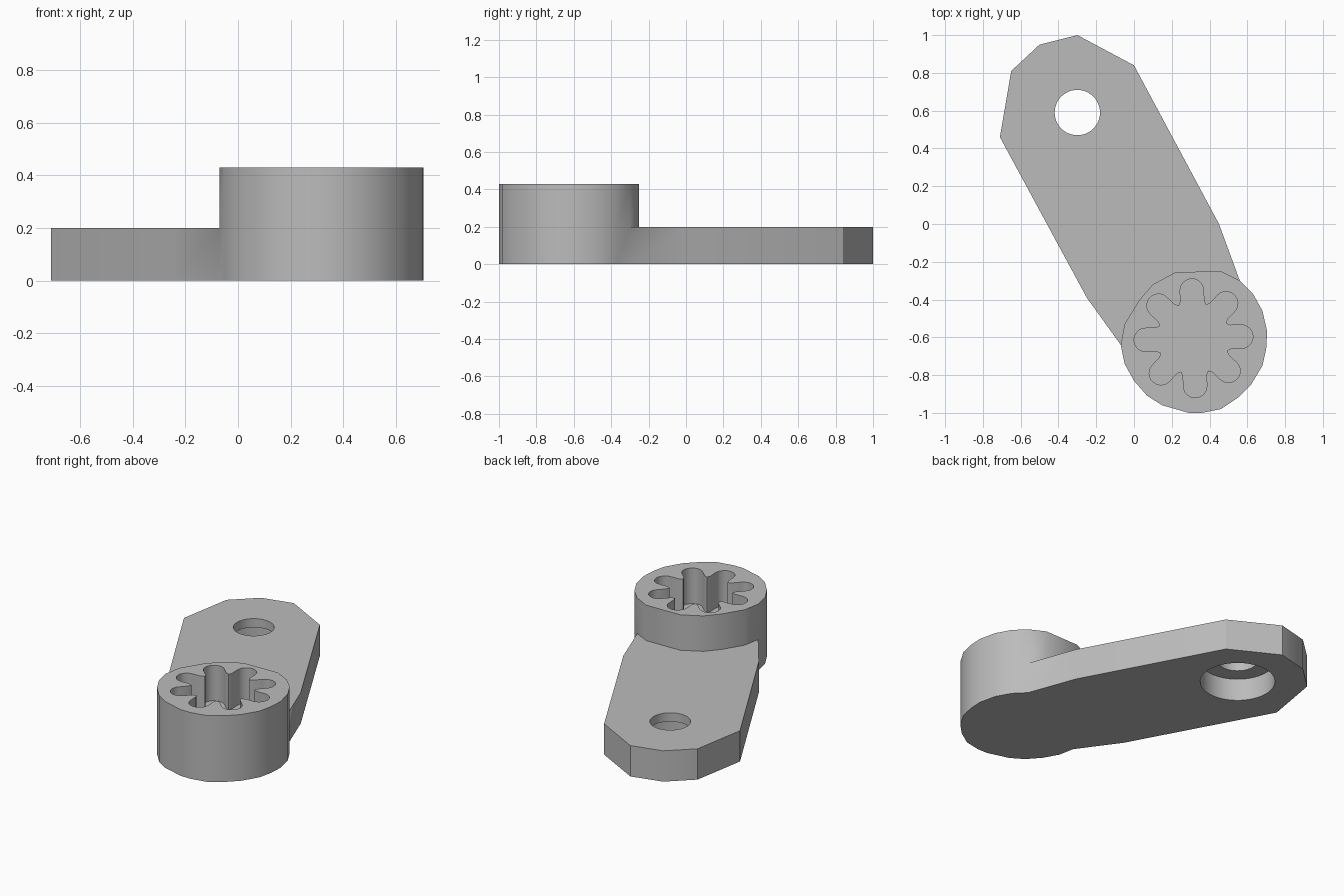
import bpy, bmesh, math
from mathutils import Vector

cube = bpy.data.objects.get("Cube")
if cube:
    bpy.data.objects.remove(cube, do_unlink=True)

grey = bpy.data.materials.new("plain grey")
grey.use_nodes = True
COLOUR = (0.5, 0.5, 0.5, 1)
grey.diffuse_color = COLOUR
grey.node_tree.nodes["Principled BSDF"].inputs["Base Color"].default_value = COLOUR


def prism(name, outline, low, high):
    """Extrude a flat outline between two heights."""
    bm = bmesh.new()
    face = bm.faces.new([bm.verts.new((x, y, low)) for x, y in outline])
    top = bmesh.ops.extrude_face_region(bm, geom=[face])["geom"]
    bmesh.ops.translate(bm, vec=(0, 0, high - low),
                        verts=[v for v in top if isinstance(v, bmesh.types.BMVert)])
    bmesh.ops.recalc_face_normals(bm, faces=bm.faces)
    mesh = bpy.data.meshes.new(name)
    bm.to_mesh(mesh)
    bm.free()
    mesh.materials.append(grey)
    obj = bpy.data.objects.new(name, mesh)
    bpy.context.collection.objects.link(obj)
    return obj


def combine(target, tool, operation):
    """Apply a boolean and discard the tool."""
    bpy.ops.object.select_all(action='DESELECT')
    bpy.context.view_layer.objects.active = target
    target.select_set(True)
    mod = target.modifiers.new(operation, 'BOOLEAN')
    mod.operation, mod.object, mod.solver = operation, tool, 'EXACT'
    bpy.ops.object.modifier_apply(modifier=mod.name)
    bpy.data.objects.remove(tool, do_unlink=True)


def circle(centre, radius, sides=48):
    return [(centre[0] + radius * math.cos(math.tau * i / sides),
             centre[1] + radius * math.sin(math.tau * i / sides)) for i in range(sides)]


def lobed_socket(centre, lobes=8, half_width=0.062, reach=0.253, turn=2):
    """Ring of round-ended slots joined by narrow teeth."""
    points = []
    for k in range(lobes):
        angle = math.tau * k / lobes + math.radians(turn)
        local = [(0.195, -half_width)]
        for i in range(13):
            a = math.pi * (i / 12 - 0.5)
            local.append((reach + half_width * math.cos(a), half_width * math.sin(a)))
        local.append((0.195, half_width))
        tip = math.pi / lobes
        local.append((0.188 * math.cos(tip), 0.188 * math.sin(tip)))
        for x, y in local:
            p = Vector((x, y))
            points.append((centre[0] + p.x * math.cos(angle) - p.y * math.sin(angle),
                           centre[1] + p.x * math.sin(angle) + p.y * math.cos(angle)))
    return points


# Outlines: the drum's outer rim is shared with the arm
rim = [(-.07, -.64), (-.05, -.74), (0, -.83), (.07, -.91), (.15, -.96), (.29, -1),
       (.36, -1), (.46, -.98), (.55, -.92), (.62, -.85), (.68, -.75), (.7, -.66),
       (.705, -.57), (.68, -.46), (.63, -.37), (.56, -.3)]
drum_back = [(.46, -.25), (.22, -.255), (.1, -.32), (.03, -.4), (-.05, -.53)]
arm_edge = [(.45, 0), (0, .84), (-.3, 1), (-.5, .95), (-.65, .81),
            (-.71, .46), (-.25, -.39)]
ARM_TOP, DRUM_TOP = 0.2, 0.43

# Arm with raised drum
body = prism("lever_arm_with_drum", rim + arm_edge, 0, ARM_TOP)
combine(body, prism("drum", rim + drum_back, ARM_TOP, DRUM_TOP), 'UNION')

# Lobed socket in the drum
combine(body, prism("socket", lobed_socket((.315, -.605)), ARM_TOP, DRUM_TOP + .1), 'DIFFERENCE')

# Screw hole, wider from below
pivot = (-.3, .59)
combine(body, prism("counterbore", circle(pivot, .22), -.1, .143), 'DIFFERENCE')
combine(body, prism("screw_hole", circle(pivot, .12), .1, .3), 'DIFFERENCE')

bpy.ops.object.shade_smooth_by_angle(angle=math.radians(30))
